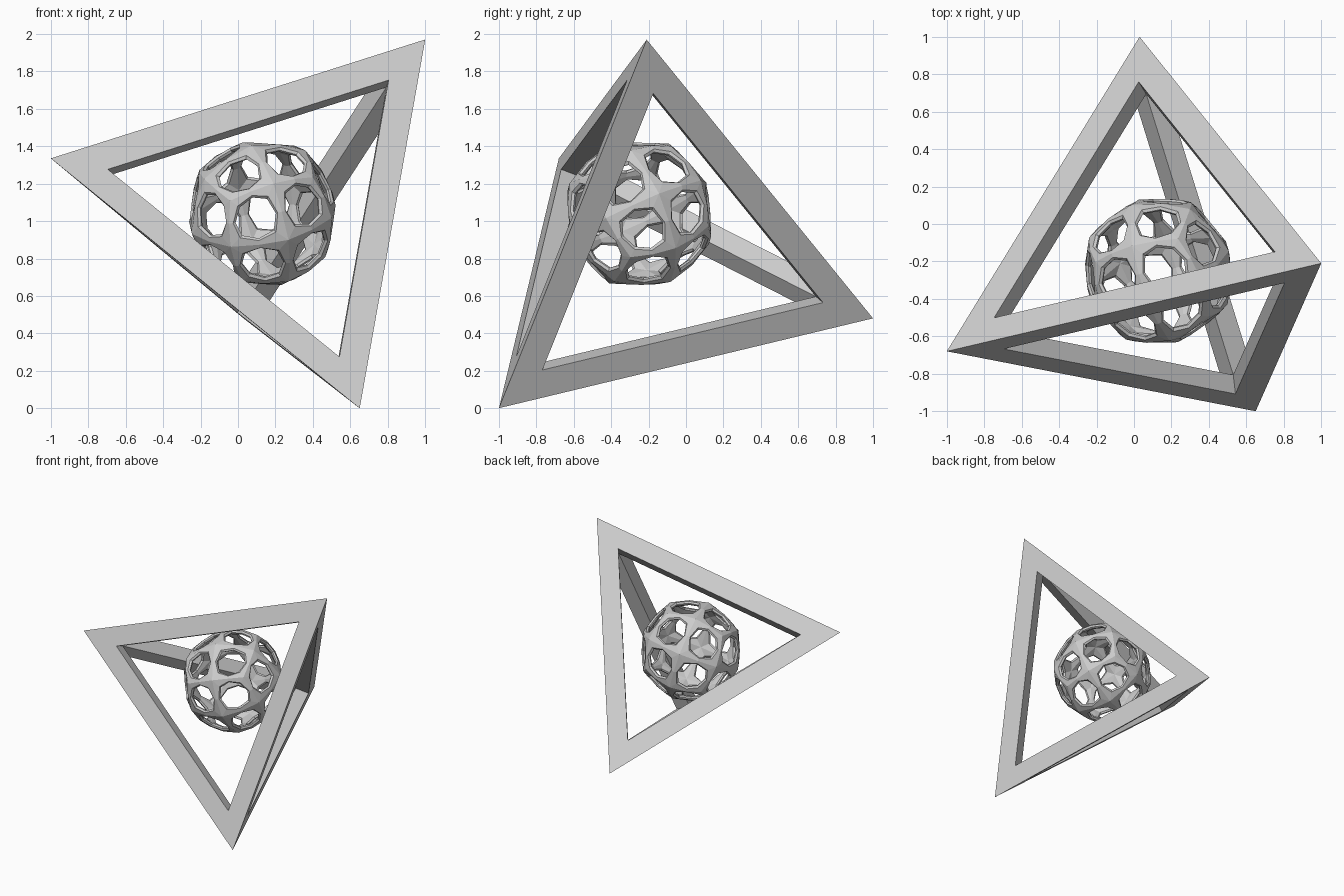
import bpy, bmesh
from itertools import combinations
from mathutils import Matrix, Vector

old = bpy.data.objects.get("Cube")
if old:
    bpy.data.objects.remove(old, do_unlink=True)


def make_material(name, colour):
    mat = bpy.data.materials.new(name)
    mat.use_nodes = True
    mat.diffuse_color = colour
    for node in mat.node_tree.nodes:
        if node.type == 'BSDF_PRINCIPLED':
            node.inputs["Base Color"].default_value = colour
    return mat


def make_object(name, bm, mat):
    bmesh.ops.recalc_face_normals(bm, faces=bm.faces)
    mesh = bpy.data.meshes.new(name)
    bm.to_mesh(mesh)
    bm.free()
    mesh.materials.append(mat)
    obj = bpy.data.objects.new(name, mesh)
    bpy.context.collection.objects.link(obj)
    return obj


grey = make_material("plain grey", (0.6, 0.6, 0.6, 1))

# Tetrahedral frame: flat bands on each face, walls meeting in inner ridges
corners = [Vector(c) for c in ((-1, -0.68, 1.335), (1, -0.21, 1.97),
                               (0.65, -1, 0), (0.03, 1, 0.48))]
opening = 0.75
middle = sum(corners, Vector()) / 4
bm = bmesh.new()
outer = [bm.verts.new(c) for c in corners]
inner = [bm.verts.new(middle.lerp(c, opening)) for c in corners]
for tri in combinations(range(4), 3):
    centre = sum((corners[i] for i in tri), Vector()) / 3
    hole = {i: bm.verts.new(centre.lerp(corners[i], opening)) for i in tri}
    for i, j in combinations(tri, 2):
        bm.faces.new((outer[i], outer[j], hole[j], hole[i]))
        bm.faces.new((hole[i], hole[j], inner[j], inner[i]))
make_object("tetrahedron_frame", bm, grey)

# Lattice ball: a cube split into quads, rounded to a sphere and tilted
axis_a = Vector((0.343, -0.87, -0.345)).normalized()
axis_b = Vector((-0.14, -0.415, 0.90))
axis_b = (axis_b - axis_a * axis_a.dot(axis_b)).normalized()
tilt = Matrix((axis_a, axis_b, axis_a.cross(axis_b))).transposed()
ball_centre = Vector((0.13, -0.25, 1.04))
bm = bmesh.new()
bmesh.ops.create_cube(bm, size=2)
bmesh.ops.subdivide_edges(bm, edges=bm.edges[:], cuts=1, use_grid_fill=True)
for v in bm.verts:
    v.co = ball_centre + tilt @ v.co.normalized() * 0.415
ball = make_object("lattice_ball", bm, grey)

# Bars with softened sections and webbed joints
wire = ball.modifiers.new("bars", 'WIREFRAME')
wire.thickness = 0.06
wire.offset = 0
wire.use_even_offset = True
soft = ball.modifiers.new("soften", 'SUBSURF')
soft.levels = soft.render_levels = 1
